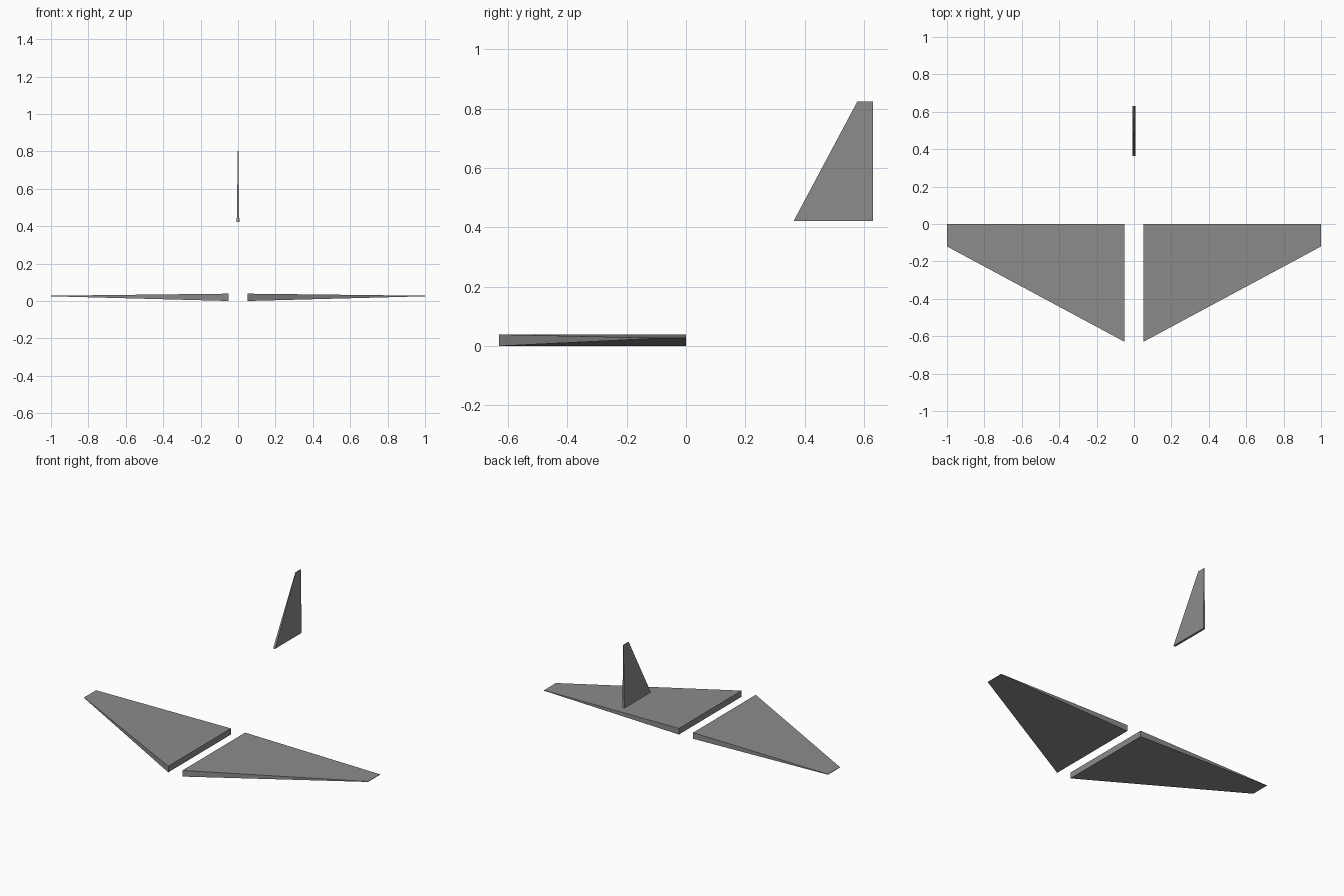
import bpy, bmesh

if "Cube" in bpy.data.objects:
    bpy.data.objects.remove(bpy.data.objects["Cube"])

grey = bpy.data.materials.new("mid_grey")
grey.diffuse_color = (0.26, 0.26, 0.26, 1)
grey.use_nodes = True
grey.node_tree.nodes["Principled BSDF"].inputs["Base Color"].default_value = grey.diffuse_color


def tapered_panel(name, root, tip):
    """Join two four-cornered end sections into a closed flat-faced solid."""
    bm = bmesh.new()
    a = [bm.verts.new(p) for p in root]
    b = [bm.verts.new(p) for p in tip]
    bm.faces.new(a)
    bm.faces.new(b[::-1])
    for i in range(4):
        j = (i + 1) % 4
        bm.faces.new((a[i], b[i], b[j], a[j]))
    bmesh.ops.recalc_face_normals(bm, faces=bm.faces)
    mesh = bpy.data.meshes.new(name)
    bm.to_mesh(mesh)
    bm.free()
    mesh.materials.append(grey)
    obj = bpy.data.objects.new(name, mesh)
    bpy.context.collection.objects.link(obj)
    return obj


def wing_section(x, front, z0, z1):
    return [(x, front, z0), (x, 0, z0), (x, 0, z1), (x, front, z1)]


def fin_section(z, front, half):
    back = 0.63
    return [(-half, front, z), (half, front, z), (half, back, z), (-half, back, z)]


# Swept wings: thick at the root, nearly a blade at the tip
wings = tapered_panel("wings", wing_section(0.05, -0.63, 0.0, 0.039),
                      wing_section(1.0, -0.12, 0.025, 0.028))
wings.modifiers.new("mirror", 'MIRROR')

# Upright tail fin, floating behind the wings
tapered_panel("tail_fin", fin_section(0.422, 0.363, 0.007),
              fin_section(0.825, 0.578, 0.001))
